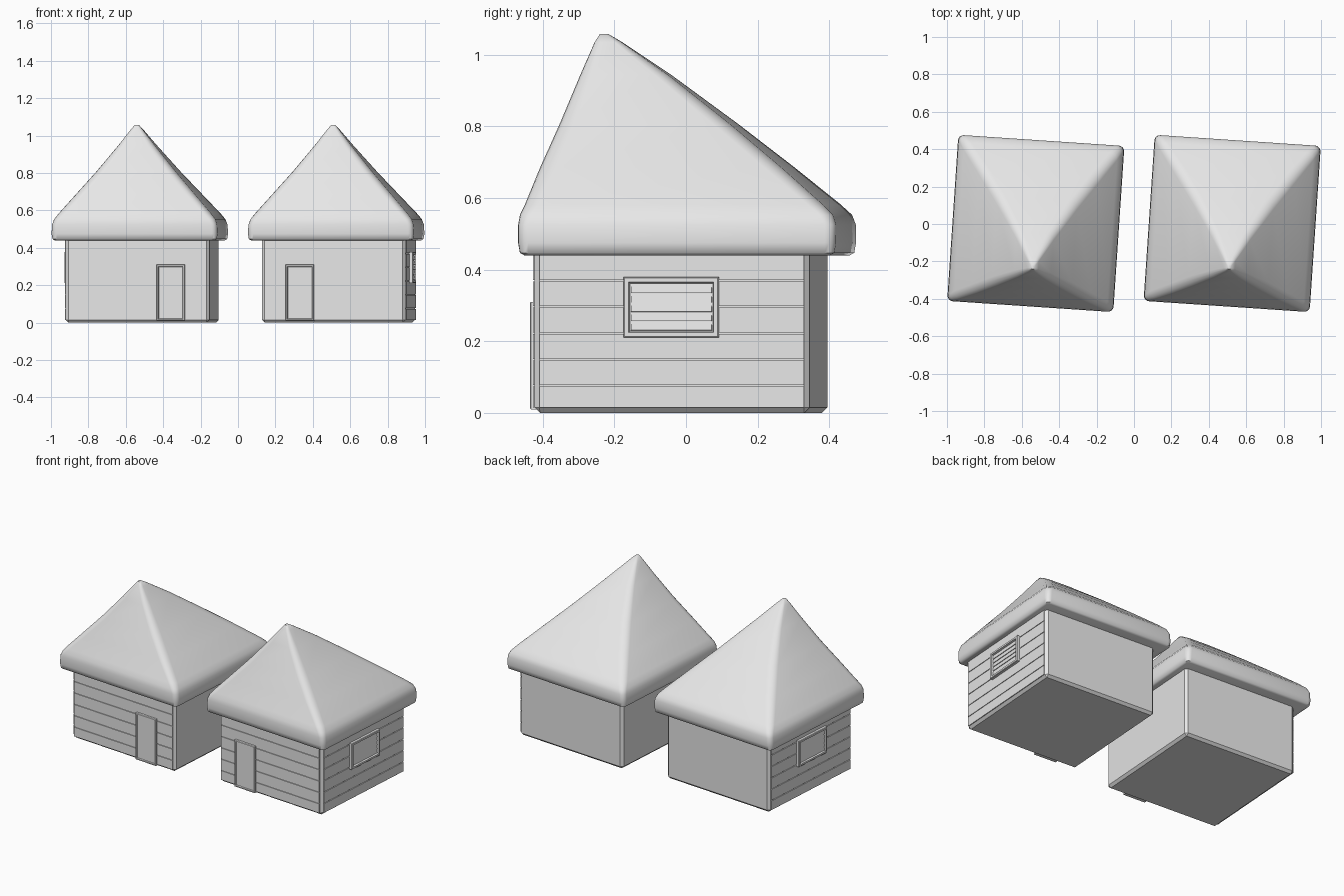
import bpy, bmesh, math
from mathutils import Matrix, Vector

if "Cube" in bpy.data.objects:
    bpy.data.objects.remove(bpy.data.objects["Cube"])

grey = bpy.data.materials.new("plain_grey")
grey.use_nodes = True
grey.diffuse_color = (0.8, 0.8, 0.8, 1)
grey.node_tree.nodes["Principled BSDF"].inputs["Base Color"].default_value = (0.8, 0.8, 0.8, 1)

TURN = Matrix.Rotation(math.radians(-3.85), 4, 'Z')
HALF = 0.385       # half the wall length
CHAMFER = 0.015
PITCH = 0.0735     # board height


def finish(name, bm, matrix):
    bmesh.ops.recalc_face_normals(bm, faces=bm.faces)
    mesh = bpy.data.meshes.new(name)
    bm.to_mesh(mesh)
    bm.free()
    mesh.materials.append(grey)
    obj = bpy.data.objects.new(name, mesh)
    bpy.context.collection.objects.link(obj)
    obj.matrix_world = matrix
    return obj


def add_box(bm, size, center, tilt=0):
    m = (Matrix.Translation(center) @ Matrix.Rotation(tilt, 4, 'X')
         @ Matrix.Diagonal((*size, 1)))
    return bmesh.ops.create_cube(bm, size=1, matrix=m)["verts"]


def framed_panel(bm, width, height, center, rim, depth):
    """Slab facing -y with a softened rim around a recessed field."""
    add_box(bm, (width, 0.03, height), center)
    front = [f for f in bm.faces if f.normal.y < -0.9 or f.calc_center_median().y < center[1] - 0.014]
    outer = list(front[0].edges)
    bmesh.ops.inset_region(bm, faces=front, thickness=rim, use_even_offset=True)
    inner = bmesh.ops.inset_region(bm, faces=front, thickness=0.003, use_even_offset=True)
    bmesh.ops.translate(bm, verts=front[0].verts, vec=(0, depth, 0))
    rim_edges = [e for e in bm.edges if e.is_valid and all(
        abs(v.co.y - center[1] + 0.015) < 1e-5
        and abs(abs(v.co.x - center[0]) - width / 2) + 0 < 1e-5 or
        abs(v.co.y - center[1] + 0.015) < 1e-5
        and abs(abs(v.co.z - center[2]) - height / 2) < 1e-5 for v in e.verts)
        and len(e.link_faces) == 2 and any(abs(f.normal.y) < 0.1 for f in e.link_faces)]
    bmesh.ops.bevel(bm, geom=rim_edges, offset=0.003, segments=1, affect='EDGES')


def walls(tag, matrix):
    bm = bmesh.new()
    add_box(bm, (2 * HALF, 2 * HALF, 0.48), (0, 0, 0.24))
    bmesh.ops.bevel(bm, geom=bm.edges[:], offset=CHAMFER, segments=1, affect='EDGES')
    finish(tag + "_walls", bm, matrix)


def siding(name, matrix):
    """Horizontal boards with thin gaps on one wall."""
    bm = bmesh.new()
    for i in range(6):
        low = max(i * PITCH + 0.004, CHAMFER)
        high = (i + 1) * PITCH
        add_box(bm, (2 * (HALF - CHAMFER), 0.008, high - low),
                (0, -HALF - 0.001, (low + high) / 2))
    finish(name, bm, matrix)


def door(tag, x, matrix):
    bm = bmesh.new()
    framed_panel(bm, 0.152, 0.3, (x, -HALF - 0.006, 0.16), 0.009, 0.006)
    finish(tag + "_door", bm, matrix)


def window(tag, matrix):
    bm = bmesh.new()
    framed_panel(bm, 0.266, 0.168, (0, -HALF - 0.008, 0.295), 0.014, 0.013)
    finish(tag + "_window_frame", bm, matrix)
    bm = bmesh.new()
    for i in range(5):
        add_box(bm, (0.226, 0.004, 0.025), (0, -HALF - 0.013, 0.243 + 0.026 * i), -0.15)
    finish(tag + "_window_slats", bm, matrix)


def rounded_ring(bm, hx, hy, cy, z, radius, steps=4):
    verts = []
    for k, (sx, sy) in enumerate(((1, 1), (-1, 1), (-1, -1), (1, -1))):
        for j in range(steps + 1):
            a = math.radians(90) * (k + j / steps)
            verts.append(bm.verts.new((sx * (hx - radius) + radius * math.cos(a),
                                       cy + sy * (hy - radius) + radius * math.sin(a), z)))
    return verts


def roof(tag, matrix):
    # half width, half depth, centre y, height, corner radius
    levels = [(0.428, 0.428, 0, 0.44, 0.02), (0.440, 0.440, 0, 0.447, 0.025),
              (0.445, 0.445, 0, 0.475, 0.03), (0.442, 0.445, 0, 0.525, 0.03),
              (0.432, 0.438, -0.003, 0.553, 0.035), (0.41, 0.417, -0.012, 0.582, 0.04),
              (0.32, 0.338, -0.055, 0.685, 0.045), (0.215, 0.24, -0.106, 0.805, 0.045),
              (0.10, 0.122, -0.172, 0.945, 0.035), (0.03, 0.038, -0.22, 1.035, 0.018),
              (0.01, 0.012, -0.232, 1.058, 0.008)]
    bm = bmesh.new()
    rings = [rounded_ring(bm, hx, hy, cy, z, r) for hx, hy, cy, z, r in levels]
    n = len(rings[0])
    for a, b in zip(rings, rings[1:]):
        for i in range(n):
            bm.faces.new((a[i], a[(i + 1) % n], b[(i + 1) % n], b[i]))
    bm.faces.new(rings[0])
    bm.faces.new(rings[-1])
    obj = finish(tag + "_roof", bm, matrix)
    bpy.ops.object.select_all(action='DESELECT')
    obj.select_set(True)
    bpy.context.view_layer.objects.active = obj
    bpy.ops.object.shade_smooth_by_angle(angle=math.radians(50))


# Two huts: matching roofs, with door and window mirrored
for tag, side, roof_x, wall_x in (("right_hut", -1, -0.525, -0.512),
                                  ("left_hut", 1, 0.525, 0.537)):
    base = Matrix.Translation((wall_x, -0.014, 0)) @ TURN
    flank = base @ Matrix.Rotation(math.radians(90 * side), 4, 'Z')
    walls(tag, base)
    siding(tag + "_front_siding", base)
    siding(tag + "_side_siding", flank)
    door(tag, -0.18 * side, base)
    window(tag, flank)
    roof(tag, Matrix.Translation((roof_x, 0.003, 0)) @ TURN)
